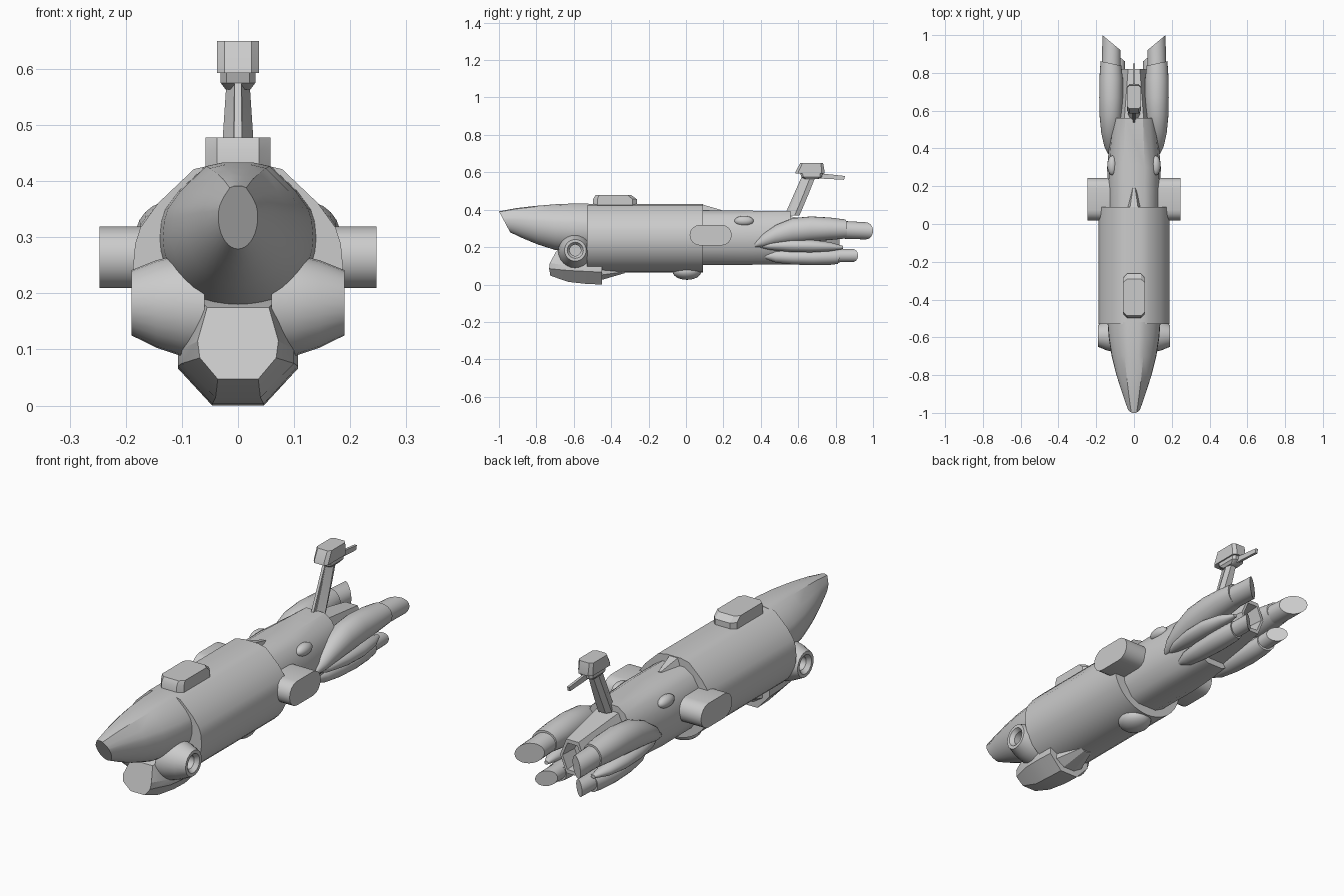
import bpy, bmesh, math

ORDER = {'x': lambda p, u, v: (p, u, v),
         'y': lambda p, u, v: (u, p, v),
         'z': lambda p, u, v: (u, v, p)}


def finish(name, bm, mirror=False, angle=32):
    bmesh.ops.recalc_face_normals(bm, faces=bm.faces)
    me = bpy.data.meshes.new(name)
    bm.to_mesh(me)
    bm.free()
    me.shade_smooth()
    me.set_sharp_from_angle(angle=math.radians(angle))
    ob = bpy.data.objects.new(name, me)
    bpy.context.collection.objects.link(ob)
    if mirror:
        ob.modifiers.new("mirror", 'MIRROR')
    return ob


def skin(name, rings, mirror=False, angle=32):
    """Join equal-length rings of points and cap both ends."""
    bm = bmesh.new()
    rows = [[bm.verts.new(p) for p in r] for r in rings]
    n = len(rows[0])
    for a, b in zip(rows, rows[1:]):
        for i in range(n):
            j = (i + 1) % n
            bm.faces.new((a[i], a[j], b[j], b[i]))
    bm.faces.new(rows[0])
    bm.faces.new(rows[-1])
    return finish(name, bm, mirror, angle)


def loft(name, shape, sections, axis='y', mirror=False, angle=32):
    """Sections: position, centre u/v, half size u/v, optional end slant along u/v."""
    rings = []
    for p, cu, cv, ru, rv, *s in sections:
        su, sv = s or (0, 0)
        rings.append([ORDER[axis](p + su * u + sv * v, cu + ru * u, cv + rv * v)
                      for u, v in shape])
    return skin(name, rings, mirror, angle)


def prism(name, profile, half_width, angle=32):
    """Side profile in (y, z) extruded across x."""
    return skin(name, [[(x, y, z) for y, z in profile]
                       for x in (-half_width, half_width)], angle=angle)


def ngon(n, off=0.0):
    return [(math.cos(2 * math.pi * (i + off) / n), math.sin(2 * math.pi * (i + off) / n))
            for i in range(n)]


def sym(half):
    """Mirror a half outline listed from bottom to top."""
    return half + [(-u, v) for u, v in reversed(half) if abs(u) > 1e-6]


def ellipsoid(name, centre, size, mirror=False):
    bm = bmesh.new()
    bmesh.ops.create_uvsphere(bm, u_segments=24, v_segments=12, radius=1)
    bmesh.ops.scale(bm, vec=size, verts=bm.verts)
    bmesh.ops.translate(bm, vec=centre, verts=bm.verts)
    return finish(name, bm, mirror)


circle = ngon(24)
# Hull outline: round belly, faceted back
arc = [(math.sin(math.radians(a)), -math.cos(math.radians(a))) for a in range(0, 91, 10)]
hull_shape = sym(arc + [(0.98, 0.22), (0.93, 0.38), (0.76, 0.62), (0.42, 0.95), (0.2, 1.0)])

# Main hull
loft("main_hull", hull_shape, [(-0.53, 0, 0.2475, 0.187, 0.183),
                               (0.09, 0, 0.2475, 0.187, 0.183)])

# Pointed nose with slanted flat tip
loft("nose", hull_shape, [
    (-0.97, 0, 0.335, 0.035, 0.056, 0, -0.03),
    (-0.89, 0, 0.327, 0.064, 0.081, 0, -0.02),
    (-0.80, 0, 0.317, 0.093, 0.103, 0, -0.008),
    (-0.70, 0, 0.307, 0.118, 0.122),
    (-0.60, 0, 0.301, 0.134, 0.132),
    (-0.52, 0, 0.298, 0.140, 0.135)])

# Rear hull and tapering engine core
rear_shape = sym([(0.35, -1), (0.65, -0.85), (0.93, -0.45), (1, 0), (0.93, 0.45),
                  (0.7, 0.82), (0.4, 1)])
loft("rear_hull", rear_shape, [(0.08, 0, 0.25, 0.138, 0.145), (0.30, 0, 0.25, 0.142, 0.145),
                               (0.56, 0, 0.25, 0.118, 0.142)])
loft("engine_core", ngon(6), [(0.54, 0, 0.25, 0.105, 0.135), (0.82, 0, 0.245, 0.062, 0.09),
                              (0.82, 0, 0.245, 0.050, 0.07), (0.74, 0, 0.245, 0.045, 0.06)])

# Dorsal wedge behind the main hull
skin("dorsal_wedge", [[(-0.04, 0.08, 0.38), (-0.022, 0.08, 0.43), (0.022, 0.08, 0.43),
                       (0.04, 0.08, 0.38)],
                      [(-0.015, 0.19, 0.385), (-0.006, 0.19, 0.398), (0.006, 0.19, 0.398),
                       (0.015, 0.19, 0.385)]], angle=20)

# Top hatch with clipped ends
hatch = [(-1, -0.8), (-0.65, -1), (0.65, -1), (1, -0.8), (1, 0.8), (0.65, 1), (-0.65, 1),
         (-1, 0.8)]
loft("top_hatch", hatch, [(0.41, 0, -0.38, 0.058, 0.117), (0.456, 0, -0.38, 0.058, 0.117),
                          (0.478, 0, -0.388, 0.058, 0.096)], axis='z')

# Side boxes: capsule section
capsule = []
for k in range(9):
    a = math.radians(-90 + 22.5 * k)
    capsule.append((0.0575 + 0.055 * math.cos(a), 0.055 * math.sin(a)))
capsule += [(-u, -v) for u, v in capsule]
loft("side_box", capsule, [(0.11, 0.132, 0.264, 1, 1), (0.247, 0.132, 0.264, 1, 1)],
     axis='x', mirror=True)

# Blisters on the rear hull and belly dome
ellipsoid("blister", (0.115, 0.31, 0.34), (0.026, 0.052, 0.027), mirror=True)
ellipsoid("belly_dome", (0, 0.005, 0.07), (0.07, 0.077, 0.045))

# Front side thrusters with open bores
loft("front_thruster", circle, [
    (0.06, -0.592, 0.178, 0.092, 0.095), (0.10, -0.592, 0.179, 0.087, 0.091),
    (0.145, -0.592, 0.181, 0.077, 0.078), (0.19, -0.592, 0.183, 0.058, 0.058),
    (0.19, -0.592, 0.183, 0.043, 0.043), (0.172, -0.592, 0.183, 0.030, 0.030),
    (0.13, -0.592, 0.183, 0.030, 0.030)], axis='x', mirror=True)

# Chin pod: faceted scoop under the nose
def chin_ring(pts):
    return [(x, y, z) for x, y, z in pts] + [(-x, y, z) for x, y, z in reversed(pts)]

skin("chin_pod", [
    chin_ring([(0.036, -0.725, 0.047), (0.068, -0.732, 0.085), (0.072, -0.728, 0.115),
               (0.055, -0.695, 0.175)]),
    chin_ring([(0.040, -0.63, 0.014), (0.100, -0.63, 0.075), (0.100, -0.63, 0.10),
               (0.070, -0.63, 0.19)]),
    chin_ring([(0.046, -0.53, 0.003), (0.107, -0.53, 0.070), (0.107, -0.53, 0.092),
               (0.080, -0.53, 0.20)]),
    chin_ring([(0.046, -0.45, 0.0), (0.107, -0.45, 0.066), (0.107, -0.45, 0.09),
               (0.080, -0.45, 0.18)])], angle=20)
skin("chin_tail", [
    chin_ring([(0.03, -0.46, 0.022), (0.075, -0.46, 0.05), (0.07, -0.46, 0.11)]),
    chin_ring([(0.012, -0.33, 0.060), (0.03, -0.33, 0.068), (0.03, -0.33, 0.10)])], angle=20)

# Upper engines and slant-cut nozzles
loft("upper_engine", circle, [
    (0.37, 0.125, 0.212, 0.012, 0.012), (0.41, 0.125, 0.235, 0.032, 0.034),
    (0.48, 0.124, 0.265, 0.049, 0.053), (0.57, 0.122, 0.288, 0.060, 0.067),
    (0.67, 0.121, 0.297, 0.063, 0.067), (0.77, 0.121, 0.298, 0.062, 0.060),
    (0.85, 0.122, 0.297, 0.055, 0.051, 0.012, 0)], mirror=True)
loft("upper_nozzle", circle, [(0.78, 0.121, 0.295, 0.050, 0.048),
                              (0.96, 0.119, 0.287, 0.048, 0.046, 0.04, 0)], mirror=True)

# Slim middle spindles
loft("middle_spindle", circle, [
    (0.38, 0.115, 0.208, 0.010, 0.008), (0.45, 0.125, 0.208, 0.030, 0.023),
    (0.56, 0.132, 0.208, 0.042, 0.034), (0.67, 0.134, 0.206, 0.043, 0.034),
    (0.77, 0.128, 0.202, 0.033, 0.024), (0.84, 0.118, 0.198, 0.010, 0.008)], mirror=True)

# Lower engines and nozzles
loft("lower_engine", circle, [
    (0.42, 0.085, 0.152, 0.012, 0.012), (0.48, 0.088, 0.150, 0.034, 0.033),
    (0.57, 0.090, 0.147, 0.045, 0.040), (0.68, 0.090, 0.146, 0.049, 0.043),
    (0.77, 0.088, 0.148, 0.046, 0.043), (0.81, 0.086, 0.150, 0.042, 0.040, 0.01, 0)],
    mirror=True)
loft("lower_nozzle", circle, [(0.76, 0.085, 0.154, 0.037, 0.036),
                              (0.89, 0.083, 0.155, 0.036, 0.035, 0.03, 0)], mirror=True)

# Raked mast with front rib
mast = [(-0.3, -1), (0.3, -1), (1, 0.2), (0.6, 1), (-0.6, 1), (-1, 0.2)]
loft("mast", mast, [(0.37, 0, 0.575, 0.032, 0.032), (0.48, 0, 0.621, 0.027, 0.033),
                    (0.585, 0, 0.662, 0.020, 0.034)], axis='z', angle=20)
prism("mast_rib", [(0.527, 0.37), (0.56, 0.37), (0.645, 0.575), (0.618, 0.575)], 0.006)

# Mast head, neck and rear blade
loft("mast_head", hatch, [(0.593, 0, 0.662, 0.037, 0.078), (0.605, 0, 0.664, 0.037, 0.077),
                          (0.65, 0, 0.672, 0.037, 0.061)], axis='z')
loft("mast_neck", hatch, [(0.563, 0, 0.672, 0.022, 0.035), (0.575, 0, 0.672, 0.031, 0.055),
                          (0.596, 0, 0.670, 0.031, 0.06)], axis='z')
prism("mast_blade", [(0.65, 0.595), (0.65, 0.57), (0.845, 0.56), (0.85, 0.58), (0.74, 0.592)],
      0.006)
